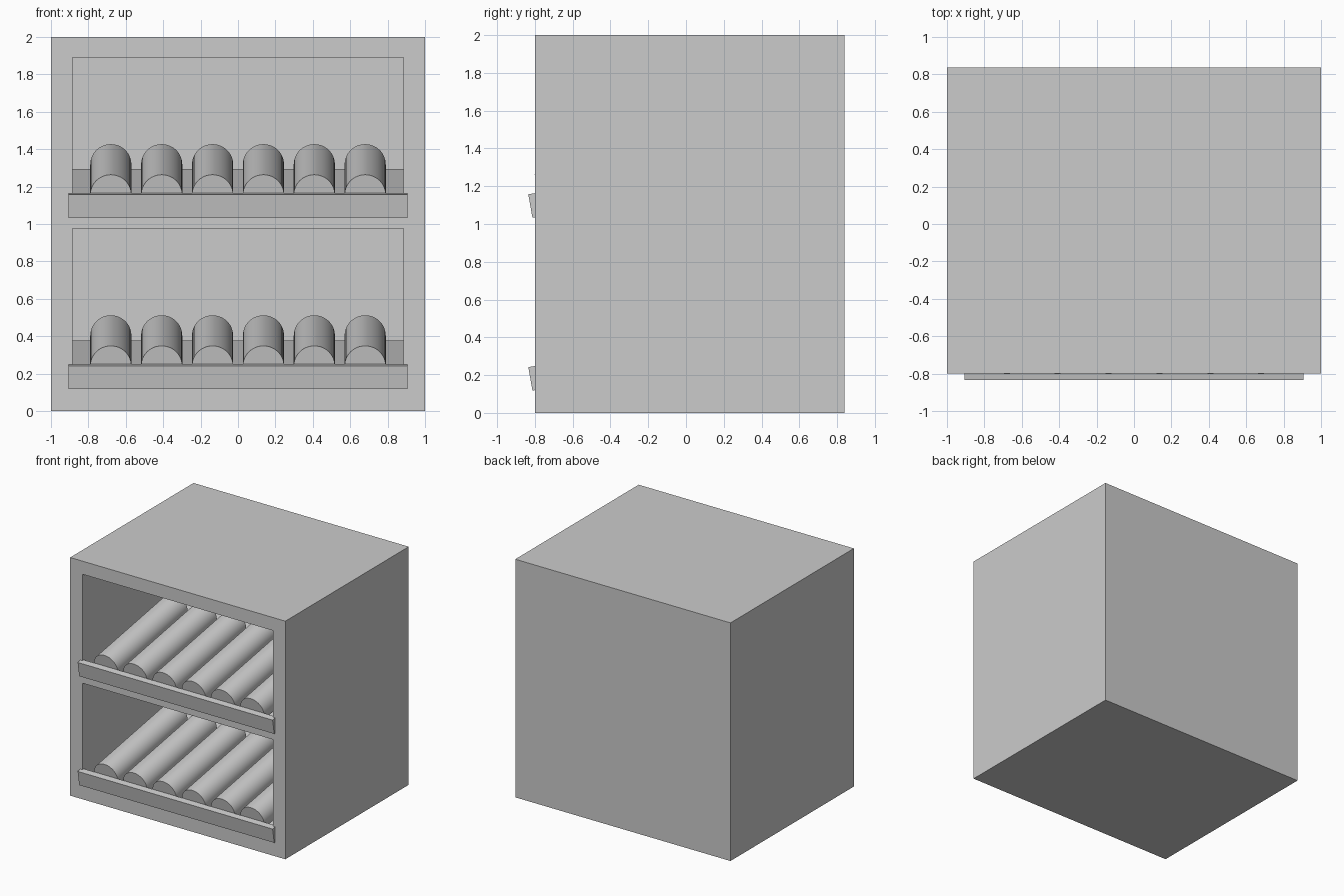
import bpy
from math import radians, sin, cos
from mathutils import Matrix, Vector

if "Cube" in bpy.data.objects:
    bpy.data.objects.remove(bpy.data.objects["Cube"])

TILT = radians(10)
DECKS = {"lower": 0.118, "upper": 1.033}   # bottom height of each bay
LIP_Y = -0.813                             # front bottom edge of each lip
RADIUS = 0.11


def box(name, lo, hi, matrix=Matrix()):
    """Axis-aligned box between two corners, then placed by a matrix."""
    lo, hi = Vector(lo), Vector(hi)
    bpy.ops.mesh.primitive_cube_add(size=1)
    ob = bpy.context.object
    ob.name = name
    size = hi - lo
    ob.data.transform(Matrix.Translation((lo + hi) / 2) @ Matrix.Diagonal((*size, 1)))
    ob.matrix_world = matrix
    return ob


def cylinder(name, x, start, length, height, matrix):
    """Round bar lying along the local depth axis of a tilted shelf."""
    bpy.ops.mesh.primitive_cylinder_add(vertices=48, radius=RADIUS, depth=length)
    ob = bpy.context.object
    ob.name = name
    ob.data.transform(Matrix.Translation((x, start + length / 2, height))
                      @ Matrix.Rotation(radians(90), 4, 'X'))
    ob.matrix_world = matrix
    bpy.ops.object.shade_smooth_by_angle(angle=radians(30))
    return ob


# Cabinet body with two bays cut into the front
cabinet = box("cabinet", (-1, -0.8, 0), (1, 0.838, 2))
for level, z in DECKS.items():
    cutter = box(level + "_bay_cutter", (-0.886, -1.0, z), (0.886, 0.73, z + 0.857))
    cutter.hide_render = True
    mod = cabinet.modifiers.new(level + "_bay", 'BOOLEAN')
    mod.operation = 'DIFFERENCE'
    mod.solver = 'EXACT'
    mod.object = cutter
    bpy.context.view_layer.objects.active = cabinet
    bpy.ops.object.modifier_apply(modifier=mod.name)
    bpy.data.objects.remove(cutter)

# Sloping shelves, front lips and rows of bars
for level, z in DECKS.items():
    slope = Matrix.Translation((0, LIP_Y, z)) @ Matrix.Rotation(TILT, 4, 'X')
    box(level + "_shelf", (-0.89, 0.025, -0.02), (0.89, 1.475, 0.004), slope)
    box(level + "_lip", (-0.906, 0, 0), (0.906, 0.05, 0.126), slope)
    for i in range(6):
        x = -0.68 + i * 0.272
        cylinder(f"{level}_bar_{i + 1}", x, 0.052, 0.94, RADIUS + 0.005, slope)
